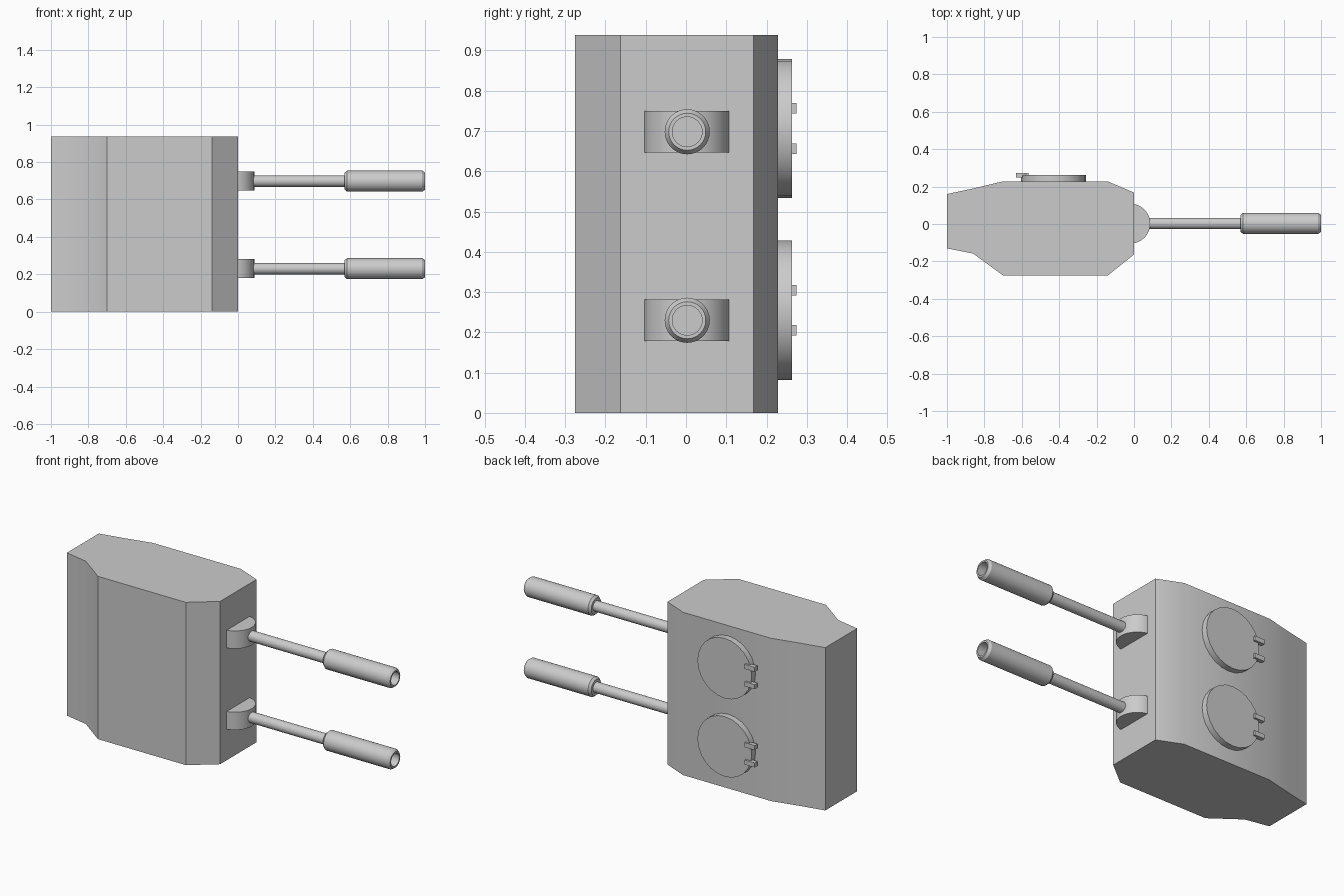
import bpy, bmesh
from math import cos, sin, pi, radians

if "Cube" in bpy.data.objects:
    bpy.data.objects.remove(bpy.data.objects["Cube"])


def finish(name, bm, angle=30):
    bmesh.ops.recalc_face_normals(bm, faces=bm.faces[:])
    mesh = bpy.data.meshes.new(name)
    bm.to_mesh(mesh)
    bm.free()
    obj = bpy.data.objects.new(name, mesh)
    bpy.context.collection.objects.link(obj)
    bpy.ops.object.select_all(action='DESELECT')
    obj.select_set(True)
    bpy.context.view_layer.objects.active = obj
    bpy.ops.object.shade_smooth_by_angle(angle=radians(angle))
    return obj


def prism(name, outline, z0, z1):
    """Extrude an xy outline from z0 to z1."""
    bm = bmesh.new()
    face = bm.faces.new([bm.verts.new((x, y, z0)) for x, y in outline])
    top = bmesh.ops.extrude_face_region(bm, geom=[face])['geom']
    bmesh.ops.translate(bm, vec=(0, 0, z1 - z0),
                        verts=[v for v in top if isinstance(v, bmesh.types.BMVert)])
    return finish(name, bm)


def lathe(name, profile, origin, axis, segments):
    """Spin (distance, radius) points about the x or y axis through origin."""
    bm = bmesh.new()
    rings = []
    for d, r in profile:
        ring = []
        for i in range(segments):
            a = 2 * pi * i / segments
            u, w = r * cos(a), r * sin(a)
            p = (d, u, w) if axis == 'x' else (u, d, w)
            ring.append(bm.verts.new([o + c for o, c in zip(origin, p)]))
        rings.append(ring)
    for a, b in zip(rings, rings[1:]):
        for i in range(segments):
            j = (i + 1) % segments
            bm.faces.new((a[i], a[j], b[j], b[i]))
    bm.faces.new(rings[0])
    bm.faces.new(rings[-1])
    return finish(name, bm)


# Armoured housing
prism("housing", [(-1, 0.16), (-0.86, 0.19), (-0.7, 0.228), (-0.14, 0.228),
                  (0, 0.168), (0, -0.163), (-0.14, -0.275), (-0.7, -0.275),
                  (-0.86, -0.158), (-1, -0.13)], 0, 0.938)

# Rounded mantlets and hollow barrels with thick muzzle sleeves
mantlet_arc = [(-0.02 + 0.107 * cos(a), 0.002 + 0.107 * sin(a))
               for a in (pi * (i / 16 - 0.5) for i in range(17))]
barrel = [(0.04, 0.03), (0.57, 0.03), (0.57, 0.045), (0.583, 0.056),
          (0.985, 0.056), (1.0, 0.046), (1.0, 0.037), (0.9, 0.037)]
for side, z in (("lower", 0.23), ("upper", 0.698)):
    prism(side + "_mantlet", mantlet_arc, z - 0.051, z + 0.051)
    lathe(side + "_barrel", barrel, (0, 0.003, z), 'x', 32)

# Round hatches with paired hooked hinges
hinge = [(-0.63, 0.249), (-0.595, 0.249), (-0.595, 0.258), (-0.565, 0.258),
         (-0.565, 0.274), (-0.63, 0.274)]
for side, z in (("lower", 0.255), ("upper", 0.706)):
    lathe(side + "_hatch", [(0.215, 0.173), (0.263, 0.173)], (-0.43, 0, z), 'y', 24)
    for n, dz in enumerate((-0.05, 0.05)):
        prism(f"{side}_hinge_{n + 1}", hinge, z + dz - 0.013, z + dz + 0.013)
